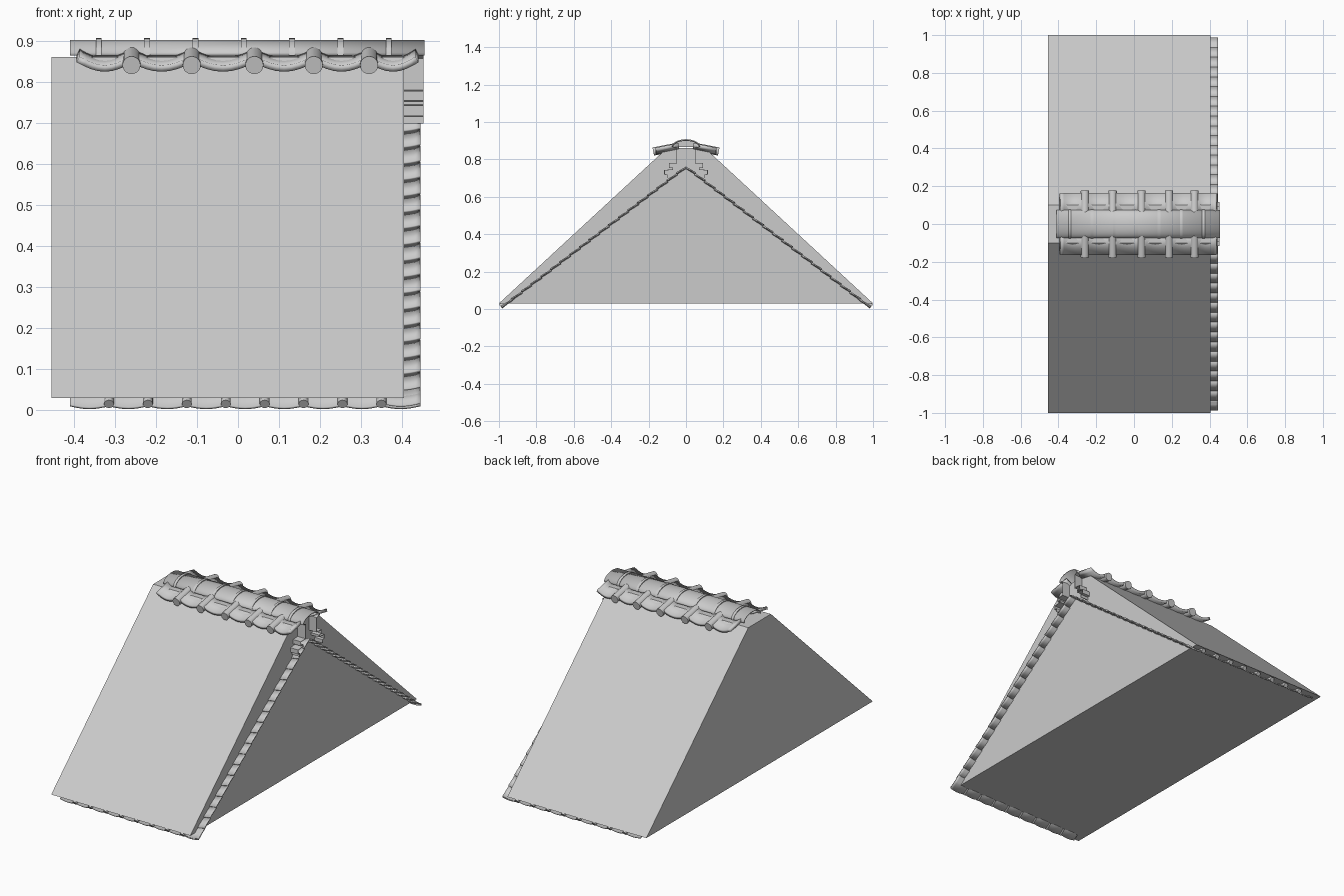
import bpy, bmesh, math
from mathutils import Vector

cube = bpy.data.objects.get("Cube")
if cube:
    bpy.data.objects.remove(cube)

grey = bpy.data.materials.new("roof grey")
grey.use_nodes = True
COL = (0.6, 0.6, 0.6, 1)
grey.diffuse_color = COL
grey.node_tree.nodes["Principled BSDF"].inputs["Base Color"].default_value = COL


def finish(name, bm, thick=0, mirror=False, smooth=False):
    bmesh.ops.recalc_face_normals(bm, faces=bm.faces)
    me = bpy.data.meshes.new(name)
    bm.to_mesh(me)
    bm.free()
    ob = bpy.data.objects.new(name, me)
    bpy.context.collection.objects.link(ob)
    me.materials.append(grey)
    if thick:
        mod = ob.modifiers.new("thickness", 'SOLIDIFY')
        mod.thickness, mod.offset = thick, 0
    if mirror:
        mod = ob.modifiers.new("mirror", 'MIRROR')
        mod.use_axis = (False, True, False)
        mod.use_mirror_merge = False
    if smooth:
        bpy.ops.object.select_all(action='DESELECT')
        ob.select_set(True)
        bpy.context.view_layer.objects.active = ob
        bpy.ops.object.shade_smooth_by_angle(angle=math.radians(40))
    return ob


def extrude_x(bm, profile, x0, x1, closed=True):
    """Sweep a (y, z) profile along x; closed profiles get end faces."""
    a = [bm.verts.new((x0, y, z)) for y, z in profile]
    b = [bm.verts.new((x1, y, z)) for y, z in profile]
    n = len(profile)
    for i in range(n if closed else n - 1):
        j = (i + 1) % n
        bm.faces.new((a[i], a[j], b[j], b[i]))
    if closed:
        bm.faces.new(a)
        bm.faces.new(b)


def pan(bm, x0, x1, low, high, sag, steps=8):
    """Curved tile between a low and a high (y, z) edge, sagging in the middle."""
    rows = []
    for y, z in (low, high):
        rows.append([bm.verts.new((x0 + (x1 - x0) * i / steps, y,
                     z - sag * math.sin(math.pi * i / steps))) for i in range(steps + 1)])
    for i in range(steps):
        bm.faces.new((rows[0][i], rows[0][i + 1], rows[1][i + 1], rows[1][i]))


def roll(bm, x, low, high, r):
    """Round cover tile running up the slope."""
    a, b = Vector((x, *low)), Vector((x, *high))
    d = b - a
    m = d.to_track_quat('Z', 'Y').to_matrix().to_4x4()
    m.translation = (a + b) / 2
    bmesh.ops.create_cone(bm, cap_ends=True, segments=20, radius1=r, radius2=r,
                          depth=d.length, matrix=m)


def slope(t):
    return -0.985 * (1 - t), 0.012 + 0.75 * t


# Solid roof body with a flat crest
bm = bmesh.new()
extrude_x(bm, [(-1, 0.03), (1, 0.03), (0.1, 0.862), (-0.1, 0.862)], -0.455, 0.405)
finish("roof_body", bm)

# Eave pans and their round cover tiles
PITCH = 0.095
bm = bmesh.new()
for k in range(9):
    x = -0.41 + k * PITCH
    pan(bm, x, x + PITCH, slope(0), slope(0.07), 0.007)
finish("eave_tiles", bm, 0.006, True, True)
bm = bmesh.new()
for k in range(1, 9):
    roll(bm, -0.41 + k * PITCH, (-0.992, 0.015), (-0.93, 0.062), 0.012)
finish("eave_cover_tiles", bm, 0, True, True)

# Overlapping verge tiles up the open gable
bm = bmesh.new()
ROWS = 19
for k in range(ROWS):
    (y0, z0), (y1, z1) = slope(k / ROWS), slope(min(1, (k + 1.1) / ROWS))
    pan(bm, 0.35, 0.445, (y0, z0 + 0.005), (y1, z1 - 0.003), 0.007)
finish("verge_tiles", bm, 0.006, True, True)

# Stepped ridge wall as an open shell under the cap
bm = bmesh.new()
extrude_x(bm, [(-0.07, 0.868), (-0.05, 0.86), (-0.05, 0.78), (-0.09, 0.778),
               (-0.09, 0.757), (-0.07, 0.755), (-0.07, 0.745), (-0.115, 0.742),
               (-0.115, 0.72), (-0.1, 0.718), (-0.1, 0.7)], -0.38, 0.453, False)
finish("ridge_wall", bm, 0.004, True)

# Pans and cover tiles along both sides of the ridge
xs = [-0.39, -0.26, -0.113, 0.04, 0.185, 0.32, 0.437]
bm = bmesh.new()
for a, b in zip(xs, xs[1:]):
    pan(bm, a, b, (-0.162, 0.856), (-0.04, 0.88), 0.022)
finish("ridge_side_tiles", bm, 0.016, True, True)
bm = bmesh.new()
for x in xs[1:-1]:
    roll(bm, x, (-0.175, 0.842), (-0.05, 0.866), 0.022)
finish("ridge_side_covers", bm, 0, True, True)


def arch(ry, rz, steps=20):
    return [(-ry * math.cos(math.pi * i / steps), 0.866 + rz * math.sin(math.pi * i / steps))
            for i in range(steps + 1)]


# Rounded ridge cap with raised joint bands
bm = bmesh.new()
extrude_x(bm, arch(0.072, 0.035), -0.41, 0.455, False)
finish("ridge_cap", bm, 0.005, False, True)
bm = bmesh.new()
for k in range(7):
    x = -0.34 + k * 0.118
    extrude_x(bm, arch(0.076, 0.042), x - 0.007, x + 0.007)
finish("ridge_cap_bands", bm, 0, False, True)
